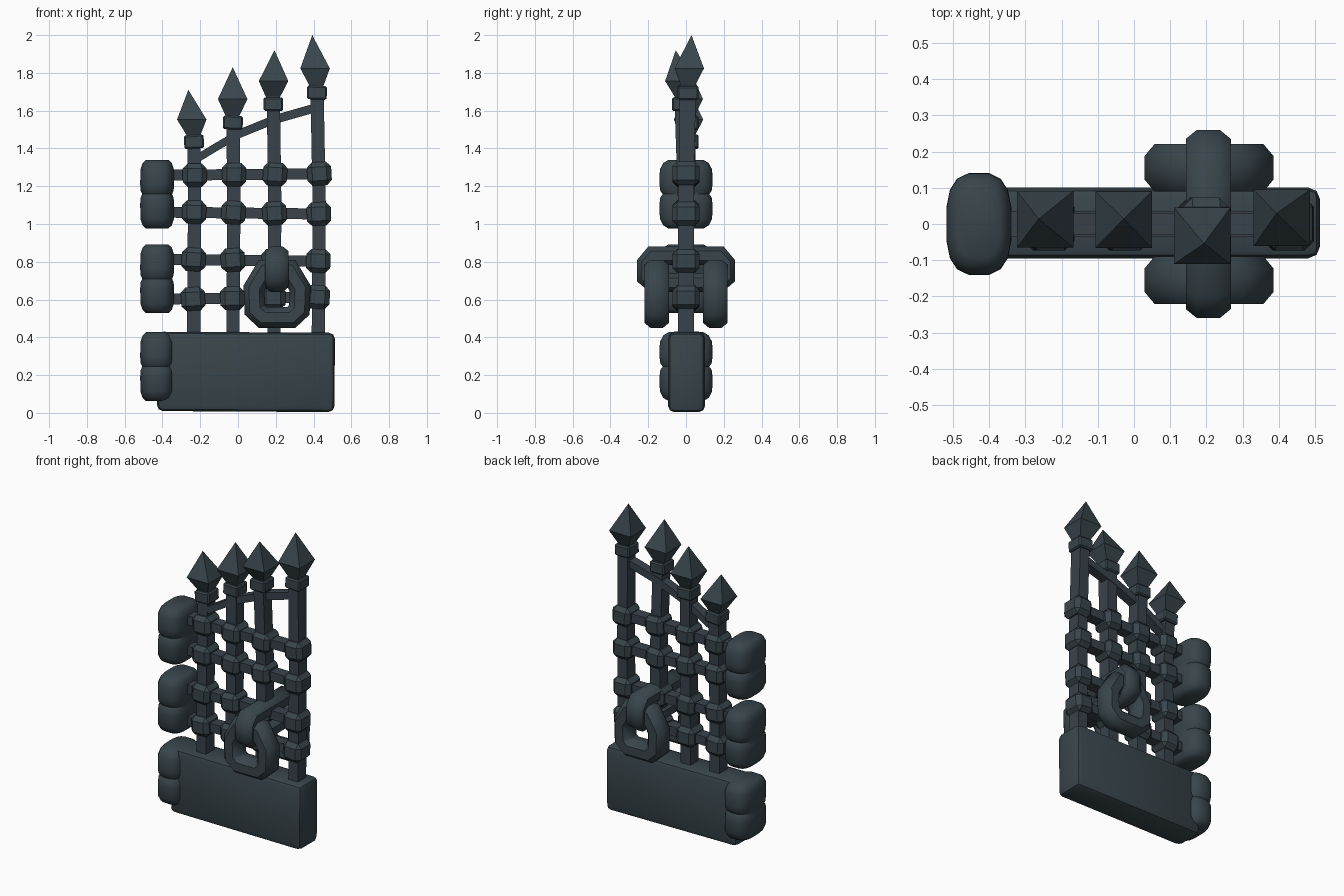
import bpy, bmesh, math
from mathutils import Vector

if "Cube" in bpy.data.objects:
    bpy.data.objects.remove(bpy.data.objects["Cube"])


def material(name, rgb):
    m = bpy.data.materials.new(name)
    m.diffuse_color = (*rgb, 1)
    m.use_nodes = True
    m.node_tree.nodes["Principled BSDF"].inputs["Base Color"].default_value = m.diffuse_color
    return m


IRON = material("dark slate iron", (0.040, 0.060, 0.070))
BAR = material("blue grey iron", (0.041, 0.056, 0.070))


def finish(name, bm, mat, smooth=None):
    bmesh.ops.recalc_face_normals(bm, faces=bm.faces[:])
    me = bpy.data.meshes.new(name)
    bm.to_mesh(me)
    bm.free()
    me.materials.append(mat)
    ob = bpy.data.objects.new(name, me)
    bpy.context.collection.objects.link(ob)
    if smooth:
        bpy.ops.object.select_all(action='DESELECT')
        ob.select_set(True)
        bpy.context.view_layer.objects.active = ob
        bpy.ops.object.shade_smooth_by_angle(angle=math.radians(smooth))
    return ob


def skin(bm, rings, closed=False):
    """Join equal-length rings of points into a tube, capped unless closed."""
    vs = [[bm.verts.new(p) for p in r] for r in rings]
    n = len(vs[0])
    pairs = list(zip(vs, vs[1:])) + ([(vs[-1], vs[0])] if closed else [])
    for a, b in pairs:
        for i in range(n):
            j = (i + 1) % n
            bm.faces.new((a[i], a[j], b[j], b[i]))
    if not closed:
        bm.faces.new(vs[0][::-1])
        bm.faces.new(vs[-1])


def box(name, loc, size, bevel=0, seg=1, mat=IRON, smooth=None, tilt=0):
    bm = bmesh.new()
    bmesh.ops.create_cube(bm, size=1)
    bmesh.ops.scale(bm, vec=size, verts=bm.verts)
    if bevel:
        bmesh.ops.bevel(bm, geom=bm.edges[:], offset=bevel, segments=seg,
                        profile=0.5, affect='EDGES')
    ob = finish(name, bm, mat, smooth)
    ob.location = loc
    ob.rotation_euler = (0, tilt, 0)
    return ob


def bar(name, pts, half_w, half_d, vertical):
    """Square bar along points, kept square to the x or z axis."""
    rings = []
    for p in pts:
        side = Vector((half_w, 0, 0)) if vertical else Vector((0, 0, half_w))
        dep = Vector((0, half_d, 0))
        p = Vector(p)
        rings.append([p - side - dep, p + side - dep, p + side + dep, p - side + dep])
    bm = bmesh.new()
    skin(bm, rings)
    return finish(name, bm, BAR)


def link(name, path, axis, radial, across):
    """Closed chain link: octagonal section swept round a planar path."""
    axis = Vector(axis)
    pts = [Vector(p) for p in path]
    rings = []
    c = 0.5
    section = [(1, c), (c, 1), (-c, 1), (-1, c), (-1, -c), (-c, -1), (c, -1), (1, -c)]
    for i, p in enumerate(pts):
        d0 = (p - pts[i - 1]).normalized()
        d1 = (pts[(i + 1) % len(pts)] - p).normalized()
        out = (d0 + d1).normalized().cross(axis)
        k = 1 / max(0.5, math.sqrt((1 + d0.dot(d1)) / 2))
        rings.append([p + out * u * radial * k + axis * v * across for u, v in section])
    bm = bmesh.new()
    skin(bm, rings, closed=True)
    return finish(name, bm, IRON, 50)


# solid lower panel
box("lower_panel", (0.042, 0.003, 0.217), (0.94, 0.195, 0.42), 0.032, 2, smooth=40, tilt=0.006)

# hinge barrels with a pinched waist
profile = [(-0.182, 0.66), (-0.165, 0.86), (-0.13, 0.99), (-0.05, 1.0), (-0.018, 0.97), (0, 0.88),
           (0.018, 0.97), (0.05, 1.0), (0.13, 0.99), (0.165, 0.86), (0.182, 0.66)]
for k, z in enumerate((0.245, 0.71, 1.158)):
    rings = []
    for dz, s in profile:
        ring = []
        for i in range(16):
            a = 2 * math.pi * (i + 0.5) / 16
            ca, sa = math.cos(a), math.sin(a)
            ring.append((-0.428 + 0.091 * s * math.copysign(abs(ca) ** 0.7, ca),
                         0.142 * s * math.copysign(abs(sa) ** 0.7, sa), z + dz))
        rings.append(ring)
    bm = bmesh.new()
    skin(bm, rings)
    finish(f"hinge_{k + 1}", bm, IRON, 50)

# uprights, each with collar and spearhead: foot x, top x, top y, collar z, tip x, y, z
uprights = [(-0.235, -0.233, 0.012, 1.435, -0.262, 0.015, 1.71),
            (-0.027, -0.027, 0.010, 1.537, -0.027, 0.015, 1.83),
            (0.190, 0.187, -0.020, 1.635, 0.194, -0.055, 1.92),
            (0.425, 0.418, 0.010, 1.695, 0.394, 0.030, 2.00)]
for k, (x0, x1, y1, zc, tx, ty, tz) in enumerate(uprights):
    bar(f"upright_{k + 1}", [(x0, 0, 0.40), (x0 + 0.005, 0, 1.1), (x1, y1, zc + 0.04)],
        0.035, 0.042, True)
    box(f"collar_{k + 1}", (x1, y1, zc), (0.105, 0.11, 0.072), 0.008, tilt=(-0.06, 0.03, 0, 0.04)[k])
    base = Vector((x1 - 0.002, y1, zc + 0.03))
    tip = Vector((tx, ty, tz))
    rings = []
    for t, h in ((0, 0.034), (0.36, 0.078), (1, 0.001)):
        p = base.lerp(tip, t)
        rings.append([p + Vector((sx * h, sy * h, 0))
                      for sx, sy in ((-1, -1), (1, -1), (1, 1), (-1, 1))])
    bm = bmesh.new()
    skin(bm, rings)
    bmesh.ops.remove_doubles(bm, verts=bm.verts, dist=0.003)
    finish(f"spearhead_{k + 1}", bm, IRON)

# horizontal rails with a block on every crossing
for r, z in enumerate((0.608, 0.808, 1.058, 1.262)):
    dz = (-0.005, 0.004, 0.005, -0.004)[r]
    bar(f"rail_{r + 1}", [(-0.40, 0, z + dz), (0.0, 0, z), (0.44, 0, z - dz)], 0.029, 0.036, False)
    for c, u in enumerate(uprights):
        wob = ((r * 3 + c * 5) % 4 - 1.5) * 0.04
        box(f"block_{r + 1}_{c + 1}", (u[0] + 0.003 * (r - 1), 0, z - dz * (c - 1.5) / 1.5),
            (0.128, 0.145, 0.124), 0.026, tilt=wob)

# sloping curved top rail
bar("top_rail", [(-0.235, 0, 1.335), (-0.12, 0, 1.405), (0.0, 0, 1.475),
                 (0.19, 0, 1.552), (0.42, 0, 1.618)], 0.024, 0.03, False)

# ring handles on both faces
outline = [(-0.075, 0.505), (0.075, 0.505), (0.118, 0.545), (0.122, 0.66),
           (0.065, 0.755), (-0.065, 0.755), (-0.122, 0.66), (-0.118, 0.545)]
for side, s in (("front", -1), ("back", 1)):
    link(f"{side}_ring", [(0.207 + x, s * 0.155, z) for x, z in outline], (0, 1, 0), 0.055, 0.066)

# holder link passing through the gate and both rings
half = [(0.175, 0.69), (0.21, 0.72), (0.21, 0.79), (0.175, 0.832)]
path = half + [(-y, z) for y, z in reversed(half)]
link("ring_holder", [(0.205, y, z) for y, z in path], (1, 0, 0), 0.05, 0.062)
